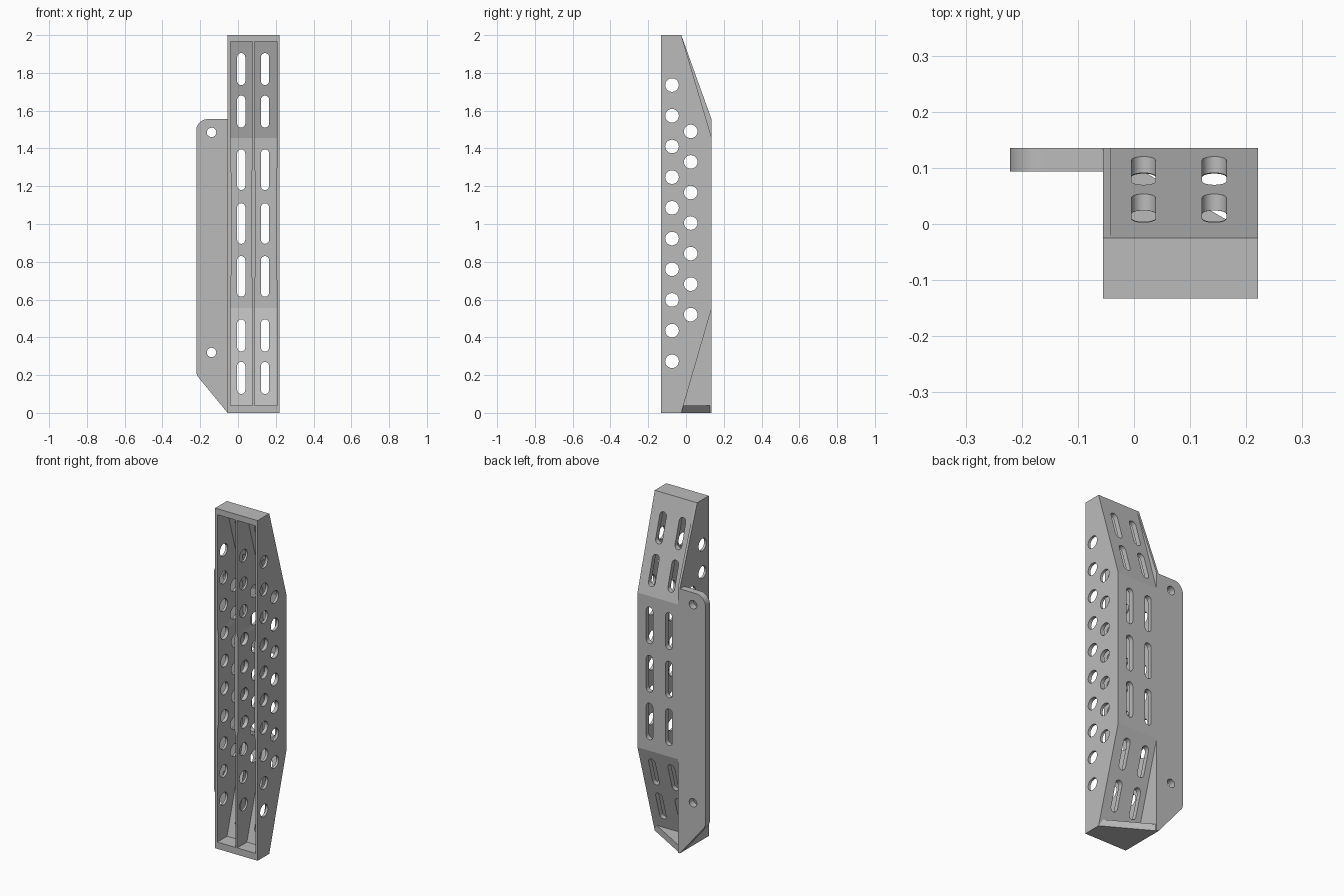
import bpy, bmesh, math
from mathutils import Vector

cube = bpy.data.objects.get("Cube")
if cube:
    bpy.data.objects.remove(cube, do_unlink=True)

grey = bpy.data.materials.new("plain_grey")
grey.use_nodes = True
COLOUR = (0.5, 0.5, 0.5, 1)
grey.diffuse_color = COLOUR
grey.node_tree.nodes["Principled BSDF"].inputs["Base Color"].default_value = COLOUR


def add_prism(bm, outline, axis, lo, hi):
    """Extrude a 2D outline along an axis: x uses (y, z), y uses (x, z), z uses (x, y)."""
    def place(p, d):
        q = list(p)
        q.insert("xyz".index(axis), d)
        return q
    face = bm.faces.new([bm.verts.new(place(p, lo)) for p in outline])
    ext = bmesh.ops.extrude_face_region(bm, geom=[face])
    verts = [g for g in ext["geom"] if isinstance(g, bmesh.types.BMVert)]
    bmesh.ops.translate(bm, verts=verts, vec=Vector(place((0, 0), hi - lo)))


def make(name, prisms):
    bm = bmesh.new()
    for p in prisms:
        add_prism(bm, *p)
    bmesh.ops.recalc_face_normals(bm, faces=bm.faces[:])
    mesh = bpy.data.meshes.new(name)
    bm.to_mesh(mesh)
    bm.free()
    mesh.materials.append(grey)
    ob = bpy.data.objects.new(name, mesh)
    bpy.context.collection.objects.link(ob)
    return ob


def boolean(ob, tool, operation="DIFFERENCE"):
    """Apply a boolean and discard its tool."""
    tool.hide_render = True
    mod = ob.modifiers.new("cut", "BOOLEAN")
    mod.operation, mod.object, mod.solver = operation, tool, "EXACT"
    bpy.context.view_layer.update()
    deps = bpy.context.evaluated_depsgraph_get()
    mesh = bpy.data.meshes.new_from_object(ob.evaluated_get(deps))
    ob.modifiers.clear()
    ob.data = mesh
    bpy.data.objects.remove(tool, do_unlink=True)


def stadium(cx, z0, z1, r, n=12):
    """Slot outline; a circle when z1 - z0 equals the diameter."""
    pts = []
    for cz, start in ((z1 - r, 0), (z0 + r, math.pi)):
        for i in range(n + 1):
            a = start + math.pi * i / n
            pts.append((cx + r * math.cos(a), cz + r * math.sin(a)))
    return pts


def circle(cx, cz, r, n=28):
    return [(cx + r * math.cos(math.tau * i / n), cz + r * math.sin(math.tau * i / n))
            for i in range(n)]


LEFT, RIGHT = -0.055, 0.221
FRONT, BACK, RIDGE = -0.133, 0.135, -0.025
LOW, HIGH = 0.55, 1.46

# Main channel with tapered back
body = make("channel_body", [([(FRONT, 0), (FRONT, 2), (RIDGE, 2), (BACK, HIGH),
                               (BACK, LOW), (RIDGE, 0)], "x", LEFT, RIGHT)])

# Two open pockets whose walls thicken in the middle
depth = make("pocket_depth", [([(-0.2, 0.04), (-0.2, 1.965), (-0.044, 1.965), (0.107, HIGH - 0.004),
                                (0.107, LOW + 0.004), (-0.043, 0.04)], "x", -0.3, 0.3)])
pockets = []
for a, b in ((-0.041, 0.076), (0.088, 0.206)):
    t = 0.006
    pockets.append(([(a, 0), (b, 0), (b, 0.70), (b - t, 0.73), (b - t, 1.27), (b, 1.30), (b, 2),
                     (a, 2), (a, 1.30), (a + t, 1.27), (a + t, 0.73), (a, 0.70)], "y", -0.19, 0.2))
pocket = make("pocket_cutter", pockets)
boolean(pocket, depth, "INTERSECT")
boolean(body, pocket)

# Round lightening holes through all three walls
holes = [(circle(-0.074, 0.273 + 0.1625 * i, 0.036), "x", -0.4, 0.4) for i in range(10)]
holes += [(circle(0.025, 0.52 + 0.1617 * i, 0.036), "x", -0.4, 0.4) for i in range(7)]
boolean(body, make("hole_cutter", holes))

# Long slots through the back plate
spans = [(0.10, 0.27), (0.325, 0.495), (0.615, 0.83), (0.895, 1.11),
         (1.18, 1.395), (1.51, 1.68), (1.735, 1.905)]
slots = [(stadium(x, a, b, 0.0215), "y", -0.04, 0.3) for x in (0.017, 0.143) for a, b in spans]
boolean(body, make("slot_cutter", slots))

# Fins that continue the side wall past the tapered back
make("upper_fin", [([(RIDGE, 2), (BACK, 1.555), (BACK, HIGH)], "x", LEFT, -0.041)])
make("lower_fin", [([(RIDGE, 0), (BACK, LOW), (BACK, 0)], "x", LEFT, -0.041)])

# Triangular foot gusset
make("foot_gusset", [([(RIGHT, RIDGE), (LEFT, BACK), (LEFT, RIDGE)], "z", 0, 0.04)])

# Side mounting flange with a rounded top corner and slanted bottom
EDGE, TOP, R = -0.221, 1.555, 0.06
corner = [(EDGE + R - R * math.sin(a), TOP - R + R * math.cos(a))
          for a in (math.pi / 2 * i / 10 for i in range(11))]
flange = make("mounting_flange", [([(LEFT, 0), (LEFT, TOP)] + corner
                                   + [(EDGE, 0.215), (EDGE + 0.006, 0.195)], "y", 0.094, BACK)])
boolean(flange, make("bolt_cutter", [(circle(-0.14, z, 0.025), "y", 0, 0.3) for z in (0.32, 1.485)]))

# Smooth round walls, keep edges crisp
for ob in (body, flange):
    bpy.ops.object.select_all(action="DESELECT")
    ob.select_set(True)
    bpy.context.view_layer.objects.active = ob
    bpy.ops.object.shade_smooth_by_angle(angle=math.radians(16))
